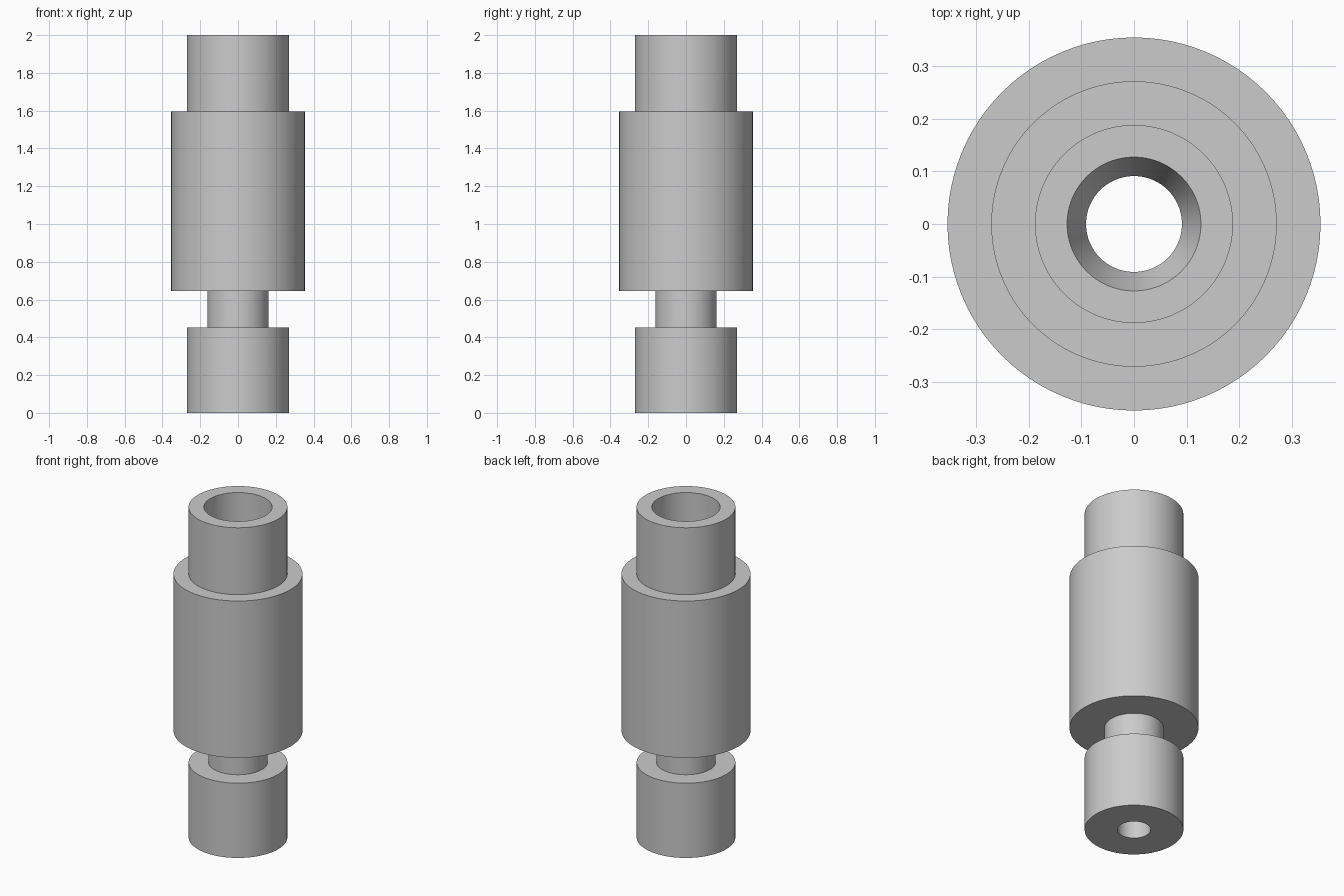
import bpy, bmesh, math

cube = bpy.data.objects.get("Cube")
if cube:
    bpy.data.objects.remove(cube, do_unlink=True)

SEGMENTS = 96

# Plain machined metal
metal = bpy.data.materials.new("grey_metal")
metal.use_nodes = True
grey = (0.6, 0.6, 0.6, 1.0)
metal.diffuse_color = grey
metal.node_tree.nodes["Principled BSDF"].inputs["Base Color"].default_value = grey


def turned_part(name, profile):
    """Revolve a closed (radius, height) profile around the z axis."""
    bm = bmesh.new()
    verts = [bm.verts.new((r, 0, z)) for r, z in profile]
    edges = [bm.edges.new((a, b)) for a, b in zip(verts, verts[1:] + verts[:1])]
    bmesh.ops.spin(bm, geom=verts + edges, cent=(0, 0, 0), axis=(0, 0, 1),
                   angle=math.tau, steps=SEGMENTS, use_duplicate=False)
    bmesh.ops.remove_doubles(bm, verts=bm.verts[:], dist=0.0001)
    bmesh.ops.recalc_face_normals(bm, faces=bm.faces[:])
    mesh = bpy.data.meshes.new(name)
    bm.to_mesh(mesh)
    bm.free()
    mesh.materials.append(metal)
    obj = bpy.data.objects.new(name, mesh)
    bpy.context.collection.objects.link(obj)
    bpy.ops.object.select_all(action='DESELECT')
    obj.select_set(True)
    bpy.context.view_layer.objects.active = obj
    bpy.ops.object.shade_smooth_by_angle(angle=math.radians(15))
    return obj


# Stepped outside, from the bottom end up to the top rim
outside = [
    (0.271, 0.0), (0.271, 0.453),     # lower collar
    (0.162, 0.453), (0.162, 0.645),   # narrow neck
    (0.354, 0.645), (0.354, 1.595),   # wide body
    (0.271, 1.595), (0.271, 2.0),     # upper collar
]

# Through bore, from the top rim down: wide socket, ledge, funnel, thin channel
bore = [
    (0.187, 2.0), (0.187, 0.75),
    (0.127, 0.75), (0.091, 0.65),
    (0.091, 0.0),
]

turned_part("stepped_tube", outside + bore)
